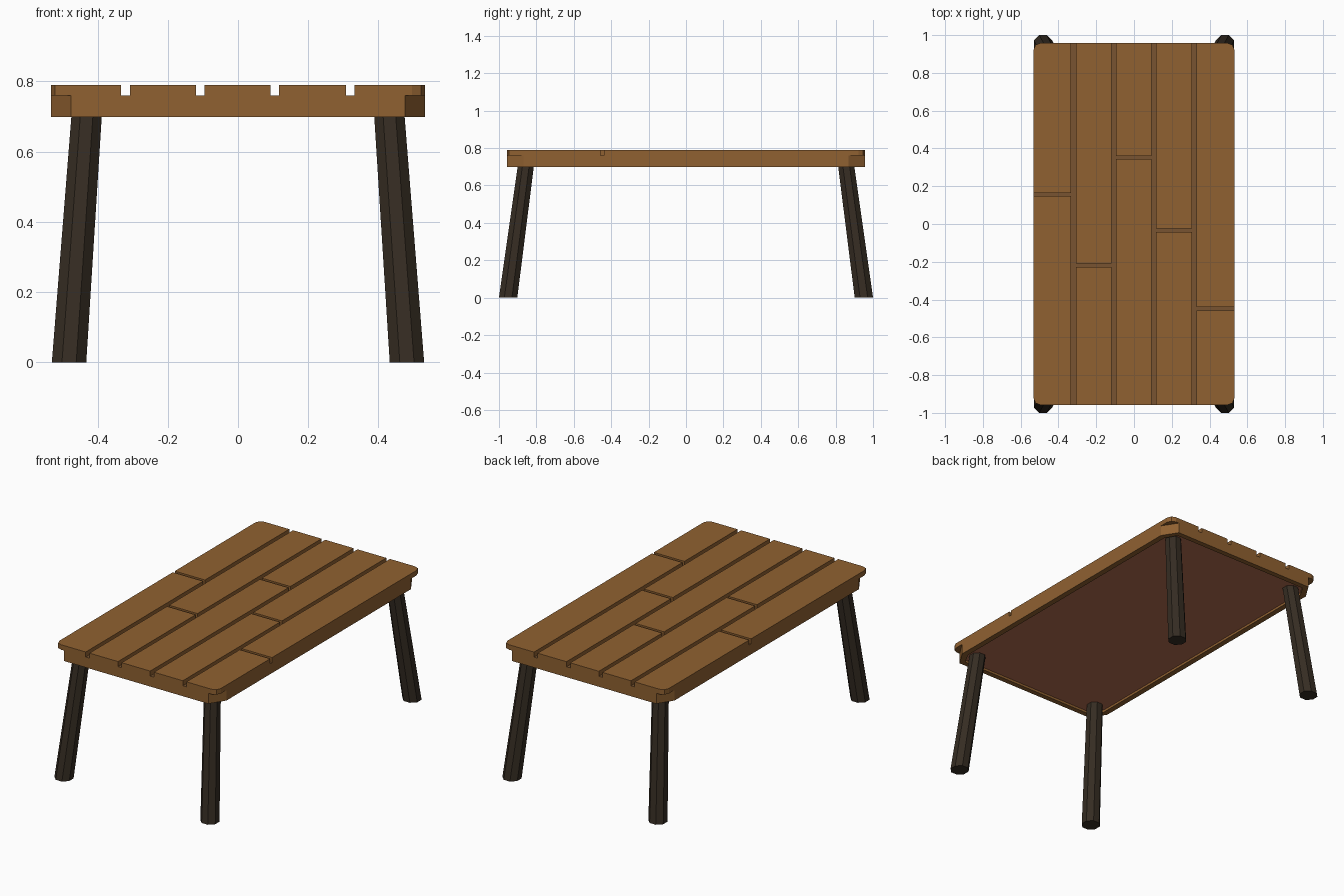
import bpy, bmesh
from mathutils import Vector, Matrix
from math import pi, cos

if "Cube" in bpy.data.objects:
    bpy.data.objects.remove(bpy.data.objects["Cube"])

HALF_X, HALF_Y = 0.532, 0.958
BOTTOM, DECK, TOP = 0.698, 0.76, 0.79


def material(name, rgb):
    linear = [((c / 255 + 0.055) / 1.055) ** 2.4 for c in rgb] + [1]
    mat = bpy.data.materials.new(name)
    mat.use_nodes = True
    mat.diffuse_color = linear
    mat.node_tree.nodes["Principled BSDF"].inputs["Base Color"].default_value = linear
    return mat


wood = material("warm wood", (144, 97, 49))
groove = material("groove wood", (121, 84, 49))
under = material("reddish underside", (180, 109, 80))
dark = material("dark leg wood", (53, 44, 34))


def finish(name, bm, mats):
    bmesh.ops.recalc_face_normals(bm, faces=bm.faces)
    mesh = bpy.data.meshes.new(name)
    bm.to_mesh(mesh)
    bm.free()
    for mat in mats:
        mesh.materials.append(mat)
    obj = bpy.data.objects.new(name, mesh)
    bpy.context.collection.objects.link(obj)
    return obj


def box(bm, x0, x1, y0, y1, z0, z1):
    size = Vector((x1 - x0, y1 - y0, z1 - z0))
    centre = Vector((x0 + x1, y0 + y1, z0 + z1)) / 2
    place = Matrix.Translation(centre) @ Matrix.Diagonal((*size, 1))
    bmesh.ops.create_cube(bm, size=1, matrix=place)


# Frame: slab with long cut corners and a recessed underside panel
cx, cy = 0.057, 0.09
bm = bmesh.new()
corners = []
for sx, sy in ((1, 1), (-1, 1), (-1, -1), (1, -1)):
    pair = [(sx * HALF_X, sy * (HALF_Y - cy)), (sx * (HALF_X - cx), sy * HALF_Y)]
    corners += pair if sx * sy > 0 else pair[::-1]
base = bm.faces.new([bm.verts.new((x, y, BOTTOM)) for x, y in corners])
grown = bmesh.ops.extrude_face_region(bm, geom=[base], use_keep_orig=True)
for v in grown["geom"]:
    if isinstance(v, bmesh.types.BMVert):
        v.co.z = DECK
bmesh.ops.recalc_face_normals(bm, faces=bm.faces)
bm.normal_update()
for face in bm.faces:
    if face.normal.z > 0.9:
        face.material_index = 1
panel = min(bm.faces, key=lambda f: f.calc_center_median().z)
bmesh.ops.inset_region(bm, faces=[panel], thickness=0.035)
recess = bmesh.ops.extrude_face_region(bm, geom=[panel])
for item in recess["geom"]:
    if isinstance(item, bmesh.types.BMVert):
        item.co.z += 0.014
    elif isinstance(item, bmesh.types.BMFace):
        item.material_index = 2
if panel.is_valid:
    bm.faces.remove(panel)
finish("table_frame", bm, [wood, groove, under])

# Planks: five columns, each split once by a cross gap
columns = [(-HALF_X, -0.333, 0.156), (-0.308, -0.12, -0.219), (-0.096, 0.092, 0.352),
           (0.117, 0.307, -0.034), (0.331, HALF_X, -0.448)]
gap = 0.009
for i, (x0, x1, split) in enumerate(columns, 1):
    bm = bmesh.new()
    box(bm, x0, x1, -HALF_Y, split - gap, DECK, TOP)
    box(bm, x0, x1, split + gap, HALF_Y, DECK, TOP)
    # Round the outer corners of the tabletop
    rounded = [e for e in bm.edges
               if all(abs(abs(v.co.x) - HALF_X) < 1e-4 and abs(abs(v.co.y) - HALF_Y) < 1e-4
                      for v in e.verts)]
    if rounded:
        bmesh.ops.bevel(bm, geom=rounded, offset=0.036, segments=2, profile=0.5,
                        affect='EDGES')
    finish(f"planks_{i}", bm, [wood])

# Legs: tapered octagons splayed outwards
for side, sx in (("left", 1), ("right", -1)):
    for end, sy in (("front", -1), ("back", 1)):
        bm = bmesh.new()
        height = 0.73
        bmesh.ops.create_cone(bm, cap_ends=True, segments=8,
                              radius1=0.049 / cos(pi / 8), radius2=0.043 / cos(pi / 8),
                              depth=height,
                              matrix=Matrix.Translation((0, 0, height / 2)) @
                              Matrix.Rotation(pi / 8, 4, 'Z'))
        for v in bm.verts:
            t = v.co.z / height
            v.co.x += sx * (0.481 - 0.052 * t)
            v.co.y += sy * (0.951 - 0.098 * t)
        finish(f"{end}_{side}_leg", bm, [dark])
